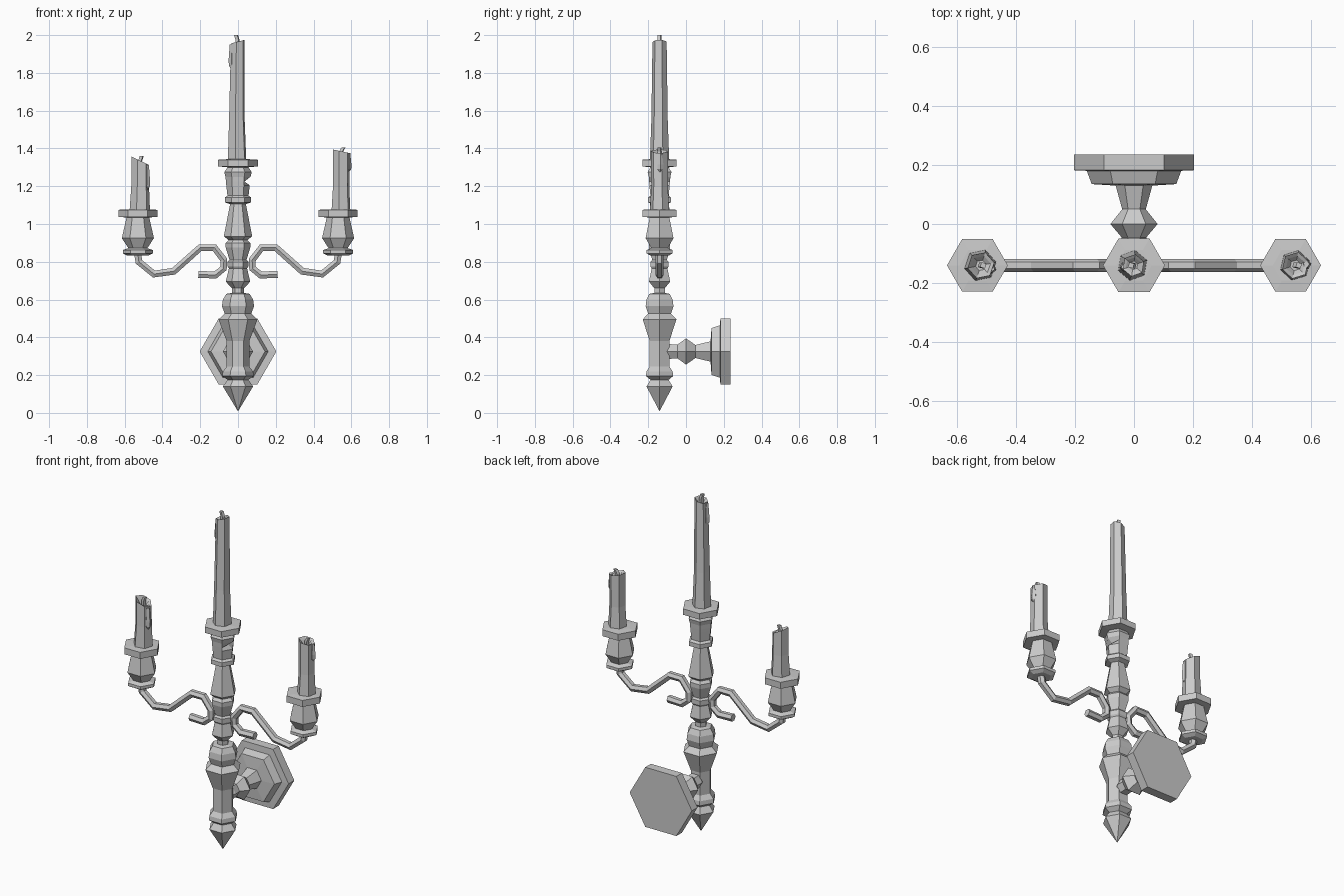
import bpy, bmesh, math
from mathutils import Vector

if "Cube" in bpy.data.objects:
    bpy.data.objects.remove(bpy.data.objects["Cube"])

YC = -0.14   # depth of the candle plane


def finish(bm, name):
    bmesh.ops.remove_doubles(bm, verts=bm.verts, dist=1e-5)
    bmesh.ops.recalc_face_normals(bm, faces=bm.faces)
    me = bpy.data.meshes.new(name)
    bm.to_mesh(me)
    bm.free()
    ob = bpy.data.objects.new(name, me)
    bpy.context.collection.objects.link(ob)
    return ob


def skin(bm, rings):
    """Join rings of points into a capped tube."""
    vr = [[bm.verts.new(p) for p in ring] for ring in rings]
    n = len(vr[0])
    for a, b in zip(vr, vr[1:]):
        for i in range(n):
            j = (i + 1) % n
            bm.faces.new((a[i], a[j], b[j], b[i]))
    bm.faces.new(vr[0][::-1])
    bm.faces.new(vr[-1])
    return vr


def hexagon(c, r, u, v, n=6, phase=0.0):
    return [Vector(c) + r * (math.cos(phase + math.tau * i / n) * Vector(u)
            + math.sin(phase + math.tau * i / n) * Vector(v)) for i in range(n)]


X, Y, Z = (1, 0, 0), (0, 1, 0), (0, 0, 1)


def turned(name, x, profile, dent=None):
    """Upright six-sided turning from (radius, z) pairs."""
    bm = bmesh.new()
    vr = skin(bm, [hexagon((x, YC, z), r, X, Y) for r, z in profile])
    if dent:
        vr[dent][0].co.x -= 0.03
    return finish(bm, name)


def candle(name, x, rings, tilt, bowl, wick_lean, wick_h, phase, drip):
    """Leaning candle with a slanted rim, hollow top, wick and one wax drip."""
    bm = bmesh.new()
    pts = [hexagon((x + dx, YC, z), r, X, Y, 6, phase) for r, z, dx in rings]
    r, z, dx = rings[-1]
    for p in pts[-1]:
        p.z += tilt * (p.x - x - dx) / r
    cx = x + dx
    inner = hexagon((cx, YC, z - 0.008), r * 0.72, X, Y, 6, phase)
    for p in inner:
        p.z += tilt * 0.7 * (p.x - cx) / r
    pts += [inner, hexagon((cx, YC, z - bowl), r * 0.4, X, Y, 6, phase)]
    skin(bm, pts)
    # drip running down from the rim
    a, top, length = drip
    d = Vector((math.cos(a), math.sin(a), 0)) * r * 0.82
    base = Vector((cx, YC, 0)) + d
    skin(bm, [hexagon(base + Vector((0, 0, top - length * t)), s, X, Y, 5, a)
              for t, s in ((0, 0.011), (0.6, 0.017), (0.85, 0.016), (1, 0.004))])
    finish(bm, name)
    # wick
    bm = bmesh.new()
    skin(bm, [hexagon((cx, YC, z - bowl - 0.005), 0.012, X, Y, 4, 0.5),
              hexagon((cx, YC, z - bowl + wick_h * 0.5), 0.012, X, Y, 4, 0.5),
              hexagon((cx + wick_lean, YC, z - bowl + wick_h), 0.012, X, Y, 4, 0.5)])
    finish(bm, name + "_wick")


# central column with finial, collars and top dish
turned("column", 0, [
    (0.001, 0.01), (0.08, 0.14), (0.055, 0.175), (0.083, 0.195), (0.08, 0.22),
    (0.06, 0.245), (0.06, 0.38), (0.103, 0.495), (0.07, 0.525),
    (0.085, 0.565), (0.08, 0.60), (0.062, 0.63), (0.032, 0.635), (0.032, 0.66),
    (0.065, 0.695), (0.048, 0.765), (0.055, 0.775), (0.055, 0.80),
    (0.045, 0.81), (0.065, 0.875), (0.065, 0.90), (0.05, 0.915),
    (0.075, 0.935), (0.042, 1.105), (0.07, 1.115), (0.07, 1.14),
    (0.056, 1.15), (0.062, 1.205), (0.064, 1.225), (0.066, 1.25),
    (0.073, 1.275), (0.055, 1.30), (0.105, 1.305), (0.105, 1.34), (0.06, 1.343)],
    dent=28)

# side candle cups
for side, label in ((-1, "left"), (1, "right")):
    turned(label + "_cup", side * 0.53, [
        (0.055, 0.832), (0.08, 0.845), (0.08, 0.862), (0.05, 0.872),
        (0.085, 0.925), (0.06, 1.035), (0.103, 1.037), (0.103, 1.075), (0.06, 1.078)])

# scrolled arms, mirrored left and right
path = [(0.53, 0.84), (0.525, 0.80), (0.445, 0.735), (0.34, 0.75), (0.2, 0.875),
        (0.125, 0.875), (0.075, 0.81), (0.077, 0.765), (0.12, 0.73), (0.21, 0.733)]
P = [Vector((a, YC, b)) for a, b in path]
for side, label in ((-1, "left"), (1, "right")):
    bm = bmesh.new()
    rings = []
    for i, p in enumerate(P):
        d0 = (p - P[max(i - 1, 0)]).normalized()
        d1 = (P[min(i + 1, len(P) - 1)] - p).normalized()
        normal = (d0 + d1).normalized().cross(Vector(Y))
        ring = hexagon(p, 0.022, Y, normal)
        rings.append([Vector((q.x * side, q.y, q.z)) for q in ring])
    skin(bm, rings)
    finish(bm, label + "_arm")

# wall mount: backplate, step and turned stem along y
bm = bmesh.new()
skin(bm, [hexagon((0, y, 0.325), r, X, Z) for r, y in (
    (0.02, -0.14), (0.045, -0.085), (0.042, -0.045), (0.08, 0.0),
    (0.04, 0.05), (0.062, 0.13), (0.143, 0.135), (0.16, 0.18),
    (0.203, 0.182), (0.203, 0.235))])
finish(bm, "wall_mount")

# candles: rings are (radius, z, x shift)
candle("centre_candle", 0,
       [(0.052, 1.335, -0.005), (0.044, 1.55, -0.006), (0.038, 1.965, -0.002)],
       0.010, 0.02, -0.008, 0.055, 0.35, (3.3, 1.95, 0.13))
candle("left_candle", -0.53,
       [(0.055, 1.07, 0.01), (0.048, 1.20, 0.012), (0.046, 1.335, 0.012)],
       -0.022, 0.025, 0.008, 0.05, 0.2, (-0.3, 1.31, 0.13))
candle("right_candle", 0.53,
       [(0.052, 1.07, 0.015), (0.045, 1.20, 0.016), (0.046, 1.385, 0.016)],
       -0.010, 0.025, 0.012, 0.045, 0.3, (0.1, 1.375, 0.10))
